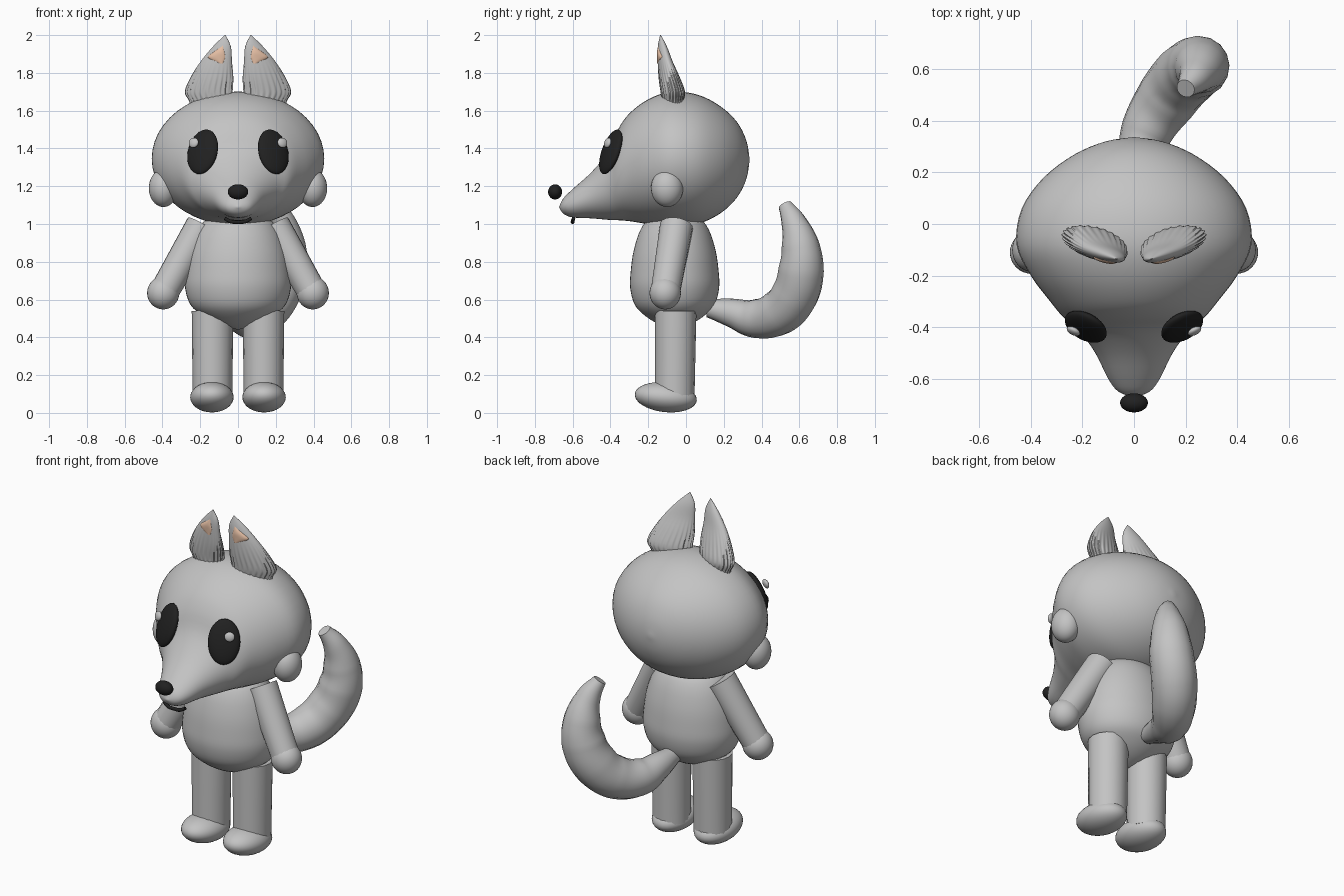
import bpy, bmesh
from math import sin, cos, pi, radians
from mathutils import Vector, Euler

cube = bpy.data.objects.get("Cube")
if cube:
    bpy.data.objects.remove(cube, do_unlink=True)


def material(name, rgb):
    m = bpy.data.materials.new(name)
    m.use_nodes = True
    col = (*rgb, 1)
    m.diffuse_color = col
    m.node_tree.nodes["Principled BSDF"].inputs["Base Color"].default_value = col
    return m


GREY = material("grey fur", (0.55, 0.55, 0.55))
BLACK = material("black", (0.015, 0.015, 0.015))
PEACH = material("peach inner ear", (0.8, 0.53, 0.38))


def finish(ob, mat):
    """Give the object its colour and smooth shading."""
    ob.data.materials.clear()
    ob.data.materials.append(mat)
    bpy.ops.object.select_all(action="DESELECT")
    ob.select_set(True)
    bpy.context.view_layer.objects.active = ob
    bpy.ops.object.shade_smooth_by_angle(angle=radians(40))
    return ob


def from_bmesh(name, bm, mat):
    bmesh.ops.recalc_face_normals(bm, faces=bm.faces)
    me = bpy.data.meshes.new(name)
    bm.to_mesh(me)
    bm.free()
    ob = bpy.data.objects.new(name, me)
    bpy.context.collection.objects.link(ob)
    return finish(ob, mat)


def ball(name, loc, size, mat, rot=(0, 0, 0)):
    bm = bmesh.new()
    bmesh.ops.create_uvsphere(bm, u_segments=32, v_segments=20, radius=1)
    turn = Euler([radians(a) for a in rot]).to_matrix()
    for v in bm.verts:
        v.co = turn @ (v.co * Vector(size)) + Vector(loc)
    return from_bmesh(name, bm, mat)


def spline(rows, steps):
    """Smoothly interpolate the rows of a profile."""
    rows = [Vector(r) for r in rows]
    ext = [rows[0]] + rows + [rows[-1]]
    out = []
    for a, b, c, d in zip(ext, ext[1:], ext[2:], ext[3:]):
        for i in range(steps):
            t = i / steps
            out.append(b + (c - a) * (t / 2) + (a * 2 - b * 5 + c * 4 - d) * (t * t / 2)
                       + (b * 3 - a - c * 3 + d) * (t ** 3 / 2))
    return out + [rows[-1]]


def loft(name, rows, point, mat, segs=48, steps=4):
    """Skin rings of points; point(row, angle) gives each position."""
    bm = bmesh.new()
    rings = [[bm.verts.new(point(r, 2 * pi * i / segs)) for i in range(segs)]
             for r in spline(rows, steps)]
    for lo, hi in zip(rings, rings[1:]):
        for i in range(segs):
            j = (i + 1) % segs
            bm.faces.new((lo[i], lo[j], hi[j], hi[i]))
    bm.faces.new(rings[0])
    bm.faces.new(rings[-1])
    bmesh.ops.remove_doubles(bm, verts=bm.verts, dist=0.0002)
    return from_bmesh(name, bm, mat)


def tube(name, points, radii, mat):
    """Tapered tube along a smooth path, with closed ends."""
    cu = bpy.data.curves.new(name, "CURVE")
    cu.dimensions = "3D"
    cu.bevel_depth = 1
    cu.bevel_resolution = 6
    cu.resolution_u = 8
    cu.use_fill_caps = True
    sp = cu.splines.new("BEZIER")
    sp.bezier_points.add(len(points) - 1)
    for bp, p, r in zip(sp.bezier_points, points, radii):
        bp.co, bp.radius = p, r
        bp.handle_left_type = bp.handle_right_type = "AUTO"
    ob = bpy.data.objects.new(name, cu)
    bpy.context.collection.objects.link(ob)
    bpy.ops.object.select_all(action="DESELECT")
    ob.select_set(True)
    bpy.context.view_layer.objects.active = ob
    bpy.ops.object.convert(target="MESH")
    return finish(bpy.context.view_layer.objects.active, mat)


# Head with tapering snout: y, half width, bottom, top
head_rows = [
    (.337, 0, 1.34, 1.34), (.32, .11, 1.24, 1.44), (.27, .23, 1.14, 1.54),
    (.18, .35, 1.055, 1.625), (.06, .435, 1, 1.685), (-.08, .455, .99, 1.7),
    (-.2, .4, 1, 1.66), (-.3, .325, 1.015, 1.585), (-.36, .275, 1.02, 1.5),
    (-.41, .215, 1.022, 1.385), (-.5, .15, 1.03, 1.275), (-.6, .1, 1.035, 1.185),
    (-.65, .06, 1.055, 1.135), (-.672, 0, 1.09, 1.09)]
loft("head", head_rows, lambda r, a: (
    r[1] * cos(a), r[0], (r[2] + r[3]) / 2 + (r[3] - r[2]) / 2 * sin(a)), GREY)

# Egg-shaped body: height, radius
body_rows = [(.44, 0), (.465, .09), (.51, .18), (.57, .25), (.66, .28),
             (.75, .277), (.86, .258), (.97, .215), (1.03, .15), (1.05, 0)]
loft("body", body_rows, lambda r, a: (
    r[1] * cos(a), -.06 + .84 * r[1] * sin(a), r[0]), GREY)

# Nose and mouth
ball("nose", (0, -.693, 1.17), (.054, .037, .04), BLACK)
tube("mouth", [(-.07, -.595, 1.03), (-.04, -.6, 1.014), (0, -.6, 1.01),
               (.04, -.6, 1.014), (.07, -.595, 1.03)],
     [.009, .01, .01, .01, .009], BLACK)

# Ear: height, centre x, centre y, radius x, radius y
ear_rows = [(1.6, .16, -.065, .09, .04), (1.65, .145, -.07, .11, .05),
            (1.7, .155, -.07, .123, .058), (1.78, .137, -.09, .11, .05),
            (1.86, .115, -.11, .083, .036), (1.94, .085, -.125, .047, .022),
            (2, .068, -.135, .002, .002)]
# Inner ear patch: a small wedge just proud of the ear front
inner_rows = [(1.85, .09, -.142, .012, .01), (1.88, .112, -.137, .046, .014),
              (1.91, .1, -.14, .03, .013), (1.945, .08, -.14, .005, .007)]


def ear_point(side, ridges):
    def point(r, a):
        fade = max(0, min(1, (1.86 - r[0]) / .12))
        k = 1 + ridges * fade * sin(a * 24)
        dx = r[3] * k * cos(a)
        return (side * (r[1] + dx), r[2] + r[4] * k * sin(a) + .2 * dx, r[0])
    return point


for side, label in ((1, "left"), (-1, "right")):
    loft(label + "_ear", ear_rows, ear_point(side, .035), GREY, segs=144)
    loft(label + "_inner_ear", inner_rows, ear_point(side, 0), PEACH, segs=24)

    # Eyes with a small highlight, cheeks
    ball(label + "_eye", (side * .187, -.398, 1.382), (.088, .032, .125), BLACK,
         (-20, 0, side * 28))
    ball(label + "_eye_highlight", (side * .235, -.415, 1.43), (.028, .014, .027), GREY,
         (-15, 0, side * 28))
    ball(label + "_cheek", (side * .395, -.1, 1.19), (.077, .085, .1), GREY)

    # Arms and hands
    tube(label + "_arm", [(side * .19, -.05, .99), (side * .395, -.11, .635)],
         [.088, .078], GREY)
    ball(label + "_hand", (side * .396, -.11, .635), (.085, .083, .087), GREY)

    # Legs and feet
    tube(label + "_leg", [(side * .135, -.06, .08), (side * .135, -.055, .54)],
         [.105, .11], GREY)
    ball(label + "_foot", (side * .138, -.107, .083), (.115, .165, .079), GREY, (-6, 0, 0))

# Curled tail
tail = [(0, .12, .555, .05), (.015, .24, .53, .076), (.05, .36, .5, .102),
        (.13, .49, .53, .12), (.2, .575, .625, .125), (.25, .61, .76, .12),
        (.258, .605, .89, .1), (.24, .57, 1.01, .067), (.2, .525, 1.1, .037)]
tube("tail", [t[:3] for t in tail], [t[3] for t in tail], GREY)
